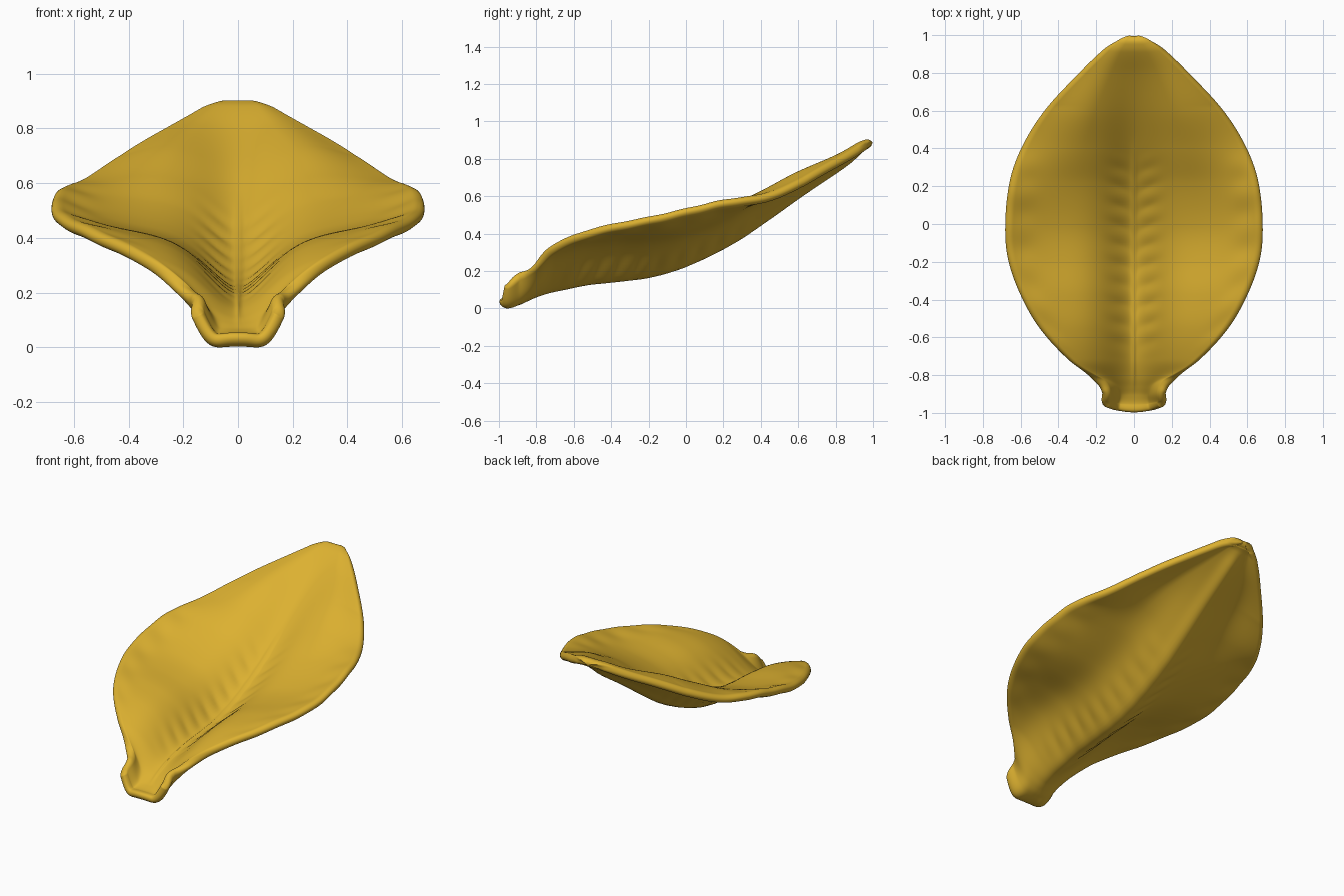
import bpy
import bmesh
from math import sin, cos, pi, exp, hypot, sqrt
from mathutils import Vector

if "Cube" in bpy.data.objects:
    bpy.data.objects.remove(bpy.data.objects["Cube"])

# Stations along the leaf: y, half width, underside height, upper height, trough share
STATIONS = [
    (-.99, .145, .005, .14, 0), (-.95, .158, -.01, .175, 0), (-.89, .155, .005, .22, .1),
    (-.845, .175, .027, .245, .35), (-.8, .23, .05, .275, .6), (-.71, .35, .085, .34, .75),
    (-.545, .5, .125, .412, .75), (-.37, .6, .145, .458, .68), (-.185, .665, .17, .497, .6),
    (0, .68, .227, .542, .55), (.24, .655, .345, .598, .62), (.42, .59, .465, .65, .85),
    (.61, .47, .6, .745, .95), (.81, .285, .735, .838, .95), (.93, .16, .822, .89, .95),
    (.97, .1, .84, .898, .95), (.99, .05, .842, .899, .95), (1, .015, .842, .899, .95),
]
THICK = .05
ROWS, COLS = 200, 120
START, END = STATIONS[0][0], STATIONS[-1][0]


def slope(i, k):
    a, b = STATIONS[max(i - 1, 0)], STATIONS[min(i + 1, len(STATIONS) - 1)]
    return (b[k] - a[k]) / (b[0] - a[0])


def station(y):
    """Smooth (Hermite) interpolation of the station table."""
    i = 0
    while i < len(STATIONS) - 2 and y > STATIONS[i + 1][0]:
        i += 1
    a, b = STATIONS[i], STATIONS[i + 1]
    h = b[0] - a[0]
    t = (y - a[0]) / h
    s = t * t * (3 - 2 * t)
    return [a[k] + (b[k] - a[k]) * s + h * t * (1 - t) *
            ((1 - t) * slope(i, k) - t * slope(i + 1, k)) for k in (1, 2, 3, 4)]


def ramp(a, b, v):
    t = min(max((v - a) / (b - a), 0), 1)
    return t * t * (3 - 2 * t)


def middle(u, y):
    """Point of the middle surface; u runs from -1 to 1 across the leaf."""
    w, low, top, trough = station(y)
    x, r = w * u, abs(u)
    ax = abs(x)
    low, top = low + .04, top - .02
    blade = ramp(-.95, -.7, y)
    # Steep trough along the midrib, then a flatter panel out to the rim
    power = 3.2 - 1.8 * blade + 1.4 * ramp(-.4, .1, y)
    rise = trough * (1 - exp(-(x / .17) ** 2)) + (1 - trough) * r ** power
    z = low + (top - low) * rise
    # The rim curls down towards the tip
    z -= .065 * ramp(.15, .6, y) * min(1, w / .45) * ramp(.45, 1.1, r)
    # Floor corners of the stem end sag slightly
    z -= .018 * (1 - blade) * exp(-((r - .6) / .25) ** 2)
    # Side veins next to the midrib, then fainter ones near the rim
    along = ramp(-.75, -.5, y) * (1 - ramp(.2, .45, y))
    wave = sin(2 * pi * (y - .35 * ax) / .105)
    z += .004 * wave * along * exp(-((ax - .09) / .055) ** 2)
    z += .003 * sin(2 * pi * (y - .2 * ax) / .19) * along * exp(-((r - .88) / .1) ** 2)
    back = .025 * r * r * (1 - ramp(START, -.85, y))
    return Vector((x, y + back, z))


def shell_point(u, y, side):
    """Point on the upper (side 1) or lower (side -1) skin."""
    e = .001
    p = middle(u, y)
    across = middle(min(u + e, 1), y) - middle(max(u - e, -1), y)
    along = middle(u, min(y + e, END)) - middle(u, max(y - e, START))
    normal = across.cross(along).normalized()
    rim = middle(1 if u > 0 else -1, y)
    gap = min(hypot(p.x - rim.x, p.z - rim.z), y - START, END - y)
    d = min(max(gap / .034, 0), 1)
    t = THICK / 2 * sqrt(d * (2 - d))
    # Midrib: a thin ridge above and a broad keel below
    if side > 0:
        t += d * .01 * exp(-(p.x / .012) ** 2) * ramp(-.9, -.7, y) * (1 - ramp(.25, .5, y))
    else:
        t += d * .018 * exp(-(p.x / .045) ** 2) * ramp(-.9, -.6, y) * (1 - ramp(.85, 1, y))
    return p + normal * t * side


# Leaf skin: two grids sharing their border, rows crowding towards both ends
bm = bmesh.new()
for side in (1, -1):
    grid = []
    for j in range(ROWS + 1):
        f = j / ROWS
        f = .2 * f + .4 * (1 - cos(pi * f))
        y = START + (END - START) * f
        grid.append([bm.verts.new(shell_point(sin(pi * (i / COLS - .5)), y, side))
                     for i in range(COLS + 1)])
    for a, b in zip(grid, grid[1:]):
        for i in range(COLS):
            quad = (a[i], a[i + 1], b[i + 1], b[i])
            bm.faces.new(quad if side > 0 else quad[::-1])
bmesh.ops.remove_doubles(bm, verts=bm.verts, dist=.00005)
bmesh.ops.recalc_face_normals(bm, faces=bm.faces)

# Stand on the ground, centred along the length
ys = [v.co.y for v in bm.verts]
zmin = min(v.co.z for v in bm.verts)
bmesh.ops.translate(bm, verts=bm.verts, vec=(0, -(max(ys) + min(ys)) / 2, -zmin))

mesh = bpy.data.meshes.new("leaf")
bm.to_mesh(mesh)
bm.free()
leaf = bpy.data.objects.new("leaf", mesh)
bpy.context.collection.objects.link(leaf)

# Golden yellow colour
gold = bpy.data.materials.new("golden yellow")
gold.use_nodes = True
gold.diffuse_color = (.72, .44, .03, 1)
gold.node_tree.nodes["Principled BSDF"].inputs["Base Color"].default_value = gold.diffuse_color
mesh.materials.append(gold)
for poly in mesh.polygons:
    poly.use_smooth = True
